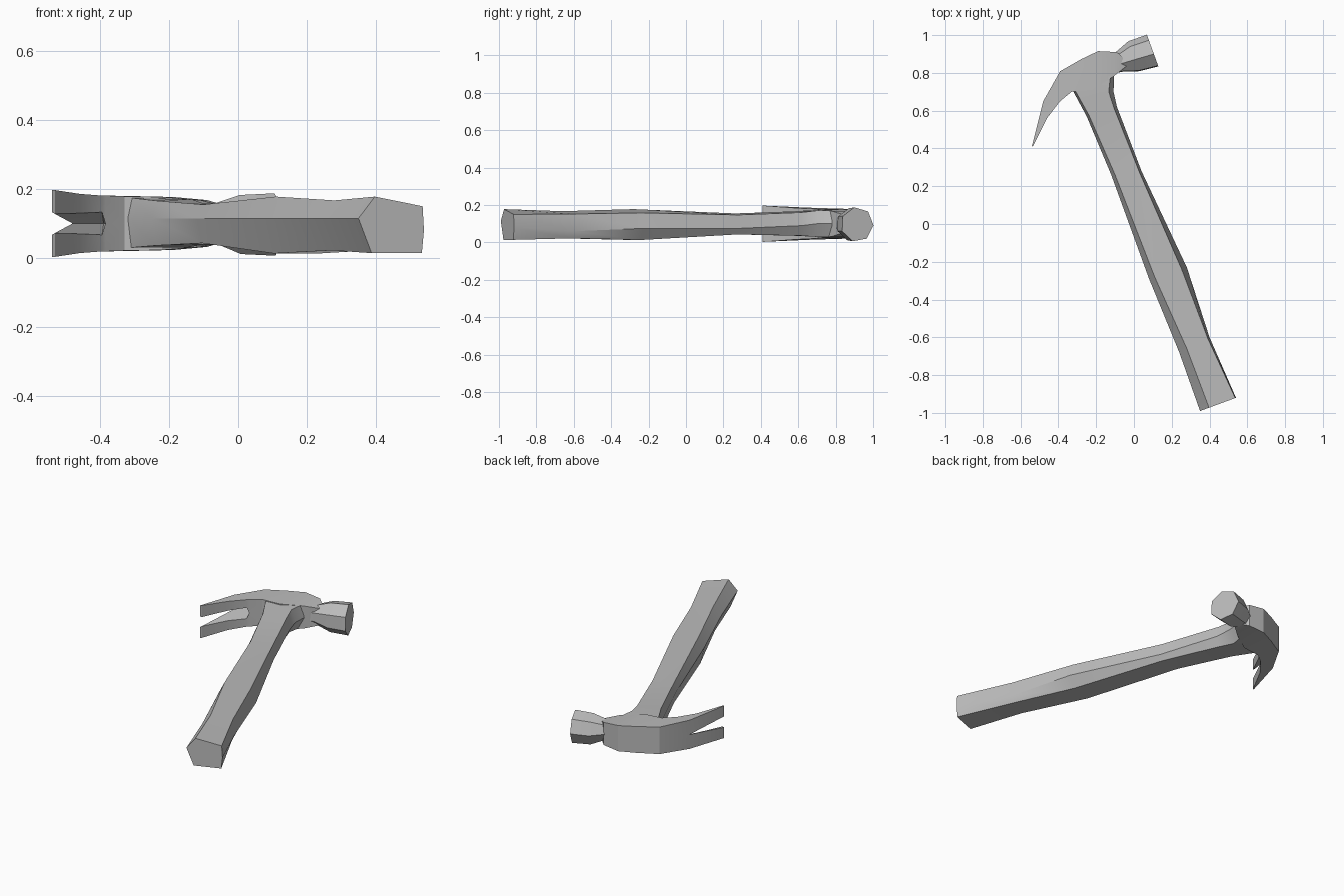
import bpy, bmesh, math
from mathutils import Vector

old = bpy.data.objects.get("Cube")
if old:
    bpy.data.objects.remove(old, do_unlink=True)

MID = 0.1  # height of the symmetry plane of the head

steel = bpy.data.materials.new("plain grey")
steel.use_nodes = True
GREY = (0.5, 0.5, 0.5, 1)
steel.diffuse_color = GREY
steel.node_tree.nodes["Principled BSDF"].inputs["Base Color"].default_value = GREY


def loft(bm, rings):
    """Skin a list of equal-sized rings and cap both ends."""
    rows = [[bm.verts.new(p) for p in ring] for ring in rings]
    for a, b in zip(rows, rows[1:]):
        for i in range(len(a)):
            j = (i + 1) % len(a)
            bm.faces.new((a[i], a[j], b[j], b[i]))
    bm.faces.new(rows[0])
    bm.faces.new(rows[-1])


def finish(name, bm, angle=25):
    bmesh.ops.remove_doubles(bm, verts=bm.verts, dist=0.0005)
    bmesh.ops.recalc_face_normals(bm, faces=bm.faces)
    mesh = bpy.data.meshes.new(name)
    bm.to_mesh(mesh)
    bm.free()
    mesh.materials.append(steel)
    ob = bpy.data.objects.new(name, mesh)
    bpy.context.collection.objects.link(ob)
    bpy.ops.object.select_all(action="DESELECT")
    ob.select_set(True)
    bpy.context.view_layer.objects.active = ob
    bpy.ops.object.shade_smooth_by_angle(angle=math.radians(angle))
    return ob


# Handle: carved six-sided grip
# left edge, right edge, top z, right shoulder z, right ridge z, bottom z, left chamfer, right chamfer
grip = [
    ((0.35, -0.99), (0.54, -0.92), 0.178, 0.150, 0.08, 0.014, 0.25, 0.02),
    ((0.24, -0.68), (0.40, -0.60), 0.167, 0.152, 0.06, 0.022, 0.25, 0.06),
    ((0.08, -0.29), (0.28, -0.23), 0.178, 0.158, 0.075, 0.013, 0.15, 0.14),
    ((-0.12, 0.26), (0.04, 0.28), 0.155, 0.147, 0.075, 0.043, 0.12, 0.08),
    ((-0.25, 0.57), (-0.09, 0.62), 0.166, 0.160, 0.09, 0.036, 0.08, 0.1),
    ((-0.32, 0.70), (-0.108, 0.70), 0.174, 0.170, 0.1, 0.030, 0.06, 0.12),
    ((-0.30, 0.78), (-0.105, 0.78), 0.174, 0.170, 0.1, 0.030, 0.06, 0.1),
]
rings = []
for left, right, top, shoulder, ridge, low, cl, cr in grip:
    l, r = Vector(left), Vector(right)
    section = [(0, 0.115), (cl, top), (1 - cr, shoulder),
               (1, ridge), (1 - cr * 1.6, low), (cl * 0.8, low)]
    rings.append([(*l.lerp(r, t), z) for t, z in section])
bm = bmesh.new()
loft(bm, rings)
finish("handle", bm)

# Claw and head body: upper half lofted, then mirrored about its middle
# outer edge, inner edge, half height, slot half width outside and inside
claw = [
    ((-0.54, 0.41), (-0.532, 0.415), 0.097, 0.033, 0.028),
    ((-0.48, 0.65), (-0.46, 0.56), 0.086, 0.0, 0.03),
    ((-0.39, 0.81), (-0.395, 0.645), 0.081, 0.0, 0.033),
    ((-0.38, 0.815), (-0.385, 0.655), 0.081, 0.0, 0.0),
    ((-0.28, 0.872), (-0.33, 0.70), 0.079, 0.0, 0.0),
    ((-0.19, 0.915), (-0.22, 0.71), 0.077, 0.0, 0.0),
    ((-0.09, 0.91), (-0.11, 0.78), 0.068, 0.0, 0.0),
    ((-0.03, 0.855), (-0.04, 0.835), 0.05, 0.0, 0.0),
]
bm = bmesh.new()
for side in (1, -1):
    loft(bm, [[(*o, MID + side * so), (*o, MID + side * h),
               (*i, MID + side * h), (*i, MID + side * si)]
              for o, i, h, so, si in claw])
inner = [f for f in bm.faces if all(abs(v.co.z - MID) < 0.0005 for v in f.verts)]
bmesh.ops.delete(bm, geom=inner, context="FACES")
finish("claw_head", bm)

# Striking end: seven-sided block on a narrow neck
across = Vector((-0.34, 0.94, 0))
up = Vector((0, 0, 1))
poll = [((-0.10, 0.85, 0.1), 0.056), ((-0.075, 0.857, 0.1), 0.058),
        ((0.0, 0.885, 0.096), 0.088), ((0.10, 0.915, 0.096), 0.093)]
rings = []
for centre, radius in poll:
    angles = [math.radians(100) + k * math.tau / 7 for k in range(7)]
    rings.append([Vector(centre) + radius * (math.cos(a) * across + math.sin(a) * up)
                  for a in angles])
bm = bmesh.new()
loft(bm, rings)
finish("striking_face", bm)
